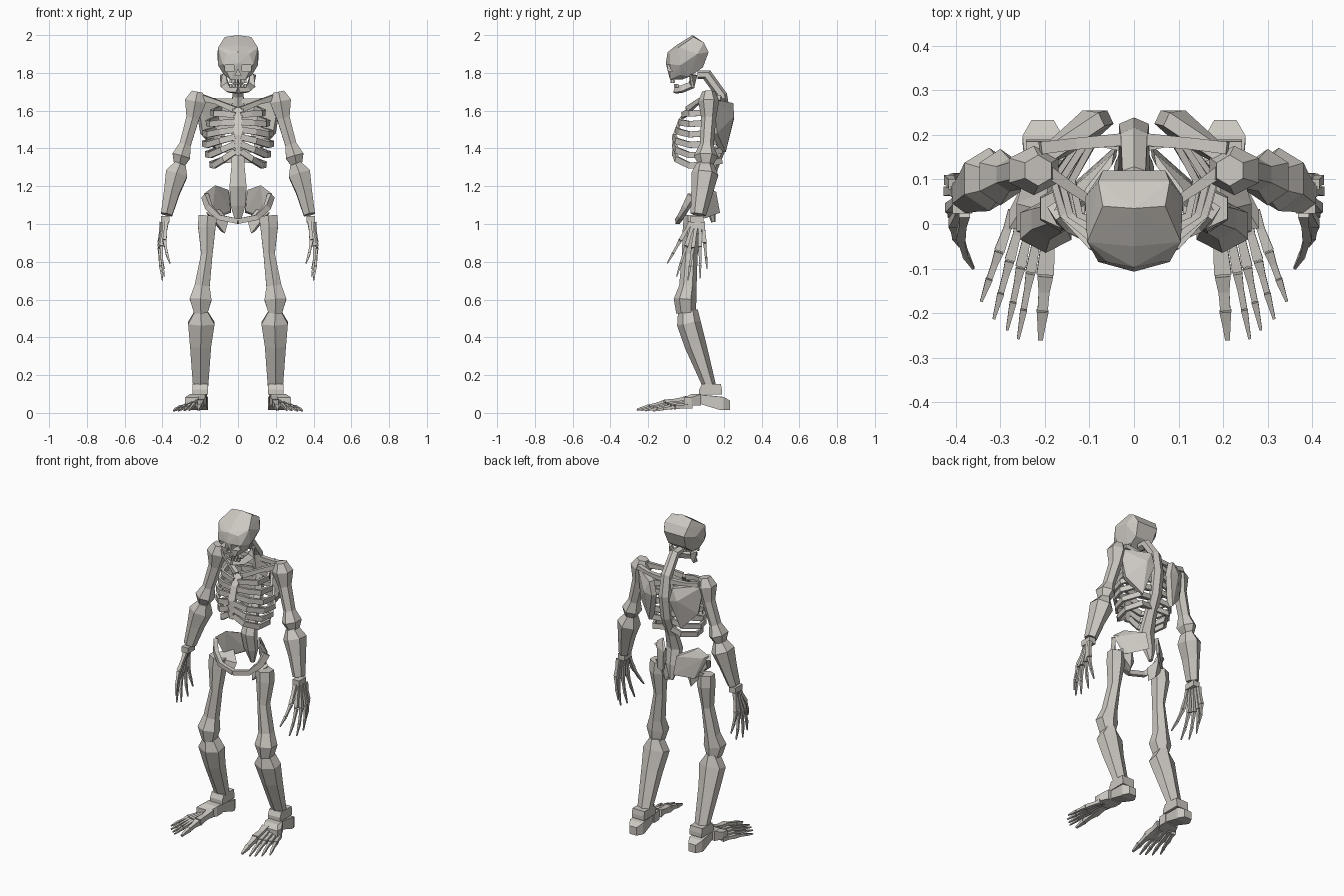
import bpy, bmesh, math
from mathutils import Vector

cube = bpy.data.objects.get("Cube")
if cube:
    bpy.data.objects.remove(cube)

ivory = bpy.data.materials.new("bone_ivory")
ivory.use_nodes = True
colour = (0.6, 0.57, 0.53, 1)
ivory.diffuse_color = colour
ivory.node_tree.nodes["Principled BSDF"].inputs["Base Color"].default_value = colour

RIGHT_WAYS = {"left_": 1, "right_": -1}
X, Y, Z = Vector((1, 0, 0)), Vector((0, 1, 0)), Vector((0, 0, 1))


def finish(name, bm):
    """Turn a bmesh into a flat shaded bone object."""
    bmesh.ops.recalc_face_normals(bm, faces=bm.faces)
    mesh = bpy.data.meshes.new(name)
    bm.to_mesh(mesh)
    bm.free()
    mesh.materials.append(ivory)
    obj = bpy.data.objects.new(name, mesh)
    bpy.context.collection.objects.link(obj)
    return obj


def loft(name, path, sides=6, hint=X):
    """Loft rings along rows of x, y, z, half width along hint, half depth."""
    bm = bmesh.new()
    points = [Vector(row[:3]) for row in path]
    rings = []
    for i, row in enumerate(path):
        ahead = points[min(i + 1, len(points) - 1)]
        behind = points[max(i - 1, 0)]
        along = (ahead - behind).normalized()
        across = (hint - along * hint.dot(along)).normalized()
        other = along.cross(across)
        ring = []
        for k in range(sides):
            a = math.tau * (k + 0.5) / sides
            grow = 1 / math.cos(math.pi / sides)
            offset = across * math.cos(a) * row[3] + other * math.sin(a) * row[4]
            ring.append(bm.verts.new(points[i] + offset * grow))
        rings.append(ring)
    for low, high in zip(rings, rings[1:]):
        for k in range(sides):
            m = (k + 1) % sides
            bm.faces.new((low[k], low[m], high[m], high[k]))
    bm.faces.new(rings[0])
    bm.faces.new(rings[-1])
    return finish(name, bm)


def hull(name, points):
    """Convex faceted block around a few corner points."""
    bm = bmesh.new()
    for p in points:
        bm.verts.new(p)
    result = bmesh.ops.convex_hull(bm, input=bm.verts)
    loose = [g for g in result["geom_interior"] if isinstance(g, bmesh.types.BMVert)]
    bmesh.ops.delete(bm, geom=loose, context="VERTS")
    return finish(name, bm)


def flip(rows, s):
    return [(row[0] * s, *row[1:]) for row in rows]


def pair(builder, name, rows, **options):
    for side, s in RIGHT_WAYS.items():
        builder(side + name, flip(rows, s), **options)


def digit(name, base, tip, thick, bend):
    """Three tapering bones from the base to the tip, arched by bend."""
    a, b = Vector(base), Vector(tip)
    knuckles = [a, a.lerp(b, 0.45) + bend, a.lerp(b, 0.75) + bend * 0.7, b]
    for k, (p, q) in enumerate(zip(knuckles, knuckles[1:])):
        r = thick * (1 - 0.2 * k)
        mid, end = p.lerp(q, 0.45), p.lerp(q, 0.97)
        rows = [(*p, r, r), (*mid, r * 0.7, r * 0.7), (*end, r * (0.9 - 0.25 * k), r * (0.9 - 0.25 * k))]
        pair(loft, f"{name}_bone_{k}", rows, sides=4)


# Skull with eye and nose openings
half = [(0, .035, 2), (.07, .04, 1.99), (.08, .095, 1.96), (.07, .12, 1.91),
        (.11, .06, 1.9), (.105, -.04, 1.935), (0, -.05, 1.947), (.06, -.085, 1.9),
        (0, -.097, 1.91), (.105, -.03, 1.84), (.08, -.085, 1.845), (0, -.107, 1.85),
        (.06, .09, 1.83), (.06, .02, 1.78), (.075, -.03, 1.79), (.04, -.085, 1.765),
        (.04, -.02, 1.765)]
skull = hull("skull", half + flip(half, -1))


def box(x, y, z, w, d, h):
    return [(x + i * w, y + j * d, z + k * h) for i in (-1, 1) for j in (-1, 1) for k in (-1, 1)]


openings = [box(s * .045, -.09, 1.825, .024, .05, .017) for s in (1, -1)]
openings.append([(0, -.13, 1.82), (0, -.06, 1.82), (.016, -.13, 1.785),
                 (-.016, -.13, 1.785), (.016, -.06, 1.785), (-.016, -.06, 1.785)])
for shape in openings:
    cutter = hull("skull_cutter", shape)
    cutter.hide_render = True
    bpy.context.view_layer.objects.active = skull
    cut = skull.modifiers.new("opening", "BOOLEAN")
    cut.object, cut.operation, cut.solver = cutter, "DIFFERENCE", "EXACT"
    bpy.ops.object.modifier_apply(modifier=cut.name)
    bpy.data.objects.remove(cutter)

# Jaw and teeth
pair(loft, "jaw", [(.08, .04, 1.79, .018, .008), (.07, .03, 1.735, .022, .009),
                   (.05, -.02, 1.715, .018, .009), (0, -.055, 1.71, .018, .01)],
     sides=4, hint=Vector((0, .5, 1)))
for k in range(3):
    x, y = .008 + .015 * k, -.076 + .006 * k
    pair(hull, f"upper_tooth_{k}", box(x, y, 1.76, .006, .006, .013))
    pair(hull, f"lower_tooth_{k}", box(x, y + .018, 1.732, .006, .006, .01))

# Spine
loft("spine", [(0, .06, 1.79, .025, .02), (0, .11, 1.79, .026, .025),
               (0, .19, 1.68, .03, .025), (0, .21, 1.56, .034, .025),
               (0, .19, 1.42, .034, .025), (0, .14, 1.3, .035, .026),
               (0, .11, 1.2, .045, .03), (0, .13, 1.1, .04, .025),
               (0, .145, 1.01, .012, .01)])

# Breastbone and ribs
loft("breastbone", [(0, .015, 1.61, .03, .01), (0, -.03, 1.55, .02, .01),
                    (0, -.06, 1.47, .026, .01), (0, -.065, 1.36, .012, .008)], sides=4)
for i in range(6):
    wide = .185 - .011 * abs(i - 2.6) ** 1.5
    z, end = 1.59 - .055 * i, 1.575 - .038 * i
    front = -.065 + .016 * max(0, 3 - i)
    rows = [(.02, .19 - .01 * max(0, i - 3), z + .03), (wide * .65, .185, z + .02),
            (wide, .1, z), (wide * .88, .02, z - .006),
            (wide * .52, front + .015, z * .6 + end * .4), (.015, front, end)]
    shape = [(*p, .016, .008) for p in rows]
    pair(loft, f"rib_{i}", shape, sides=4, hint=Z)

# Shoulder girdle
pair(loft, "collarbone", [(.21, .13, 1.675, .018, .014), (.11, .06, 1.645, .012, .01),
                          (.015, .01, 1.605, .016, .012)], sides=4, hint=Z)
pair(loft, "shoulder_bar", [(.21, .17, 1.67, .014, .014), (.13, .18, 1.655, .011, .013),
                            (.02, .19, 1.65, .014, .014)], sides=4, hint=Z)
blade = [(.23, .15, 1.66), (.08, .25, 1.64), (.06, .255, 1.56), (.11, .21, 1.38), (.2, .165, 1.48)]
thickness = [(x - .014, y - .03, z) for x, y, z in blade]
pair(hull, "shoulder_blade", blade + thickness + [(.115, .255, 1.57)])

# Arms
pair(loft, "upper_arm", [(.215, .12, 1.7, .03, .03), (.225, .12, 1.65, .056, .048),
                         (.24, .12, 1.56, .034, .034), (.28, .11, 1.42, .03, .032),
                         (.3, .105, 1.36, .048, .055), (.31, .105, 1.315, .03, .035)])
pair(loft, "forearm", [(.305, .1, 1.32, .03, .04), (.325, .1, 1.265, .058, .062),
                       (.35, .085, 1.17, .042, .05), (.378, .065, 1.05, .03, .036)])

# Hands
pair(hull, "wrist", box(.385, .058, 1.025, .022, .035, .018))
finger_tips = {"thumb": (.36, -.1, .79), "index": (.39, -.05, .72), "middle": (.4, .01, .7),
               "ring": (.4, .075, .71), "little": (.39, .112, .76)}
for k, (name, tip) in enumerate(finger_tips.items()):
    base = (.38 + .006 * k, .025 + .016 * k, 1.01)
    digit(name + "_finger", base, tip, .012, Vector((.018, 0, 0)))

# Pelvis
wing = [(.18, .03, 1.16), (.12, .05, 1.205), (.05, .13, 1.18), (.04, .15, 1.07), (.14, .07, 1.04)]
pair(hull, "hip_wing", wing + [(x * .9, y + .03, z - .01) for x, y, z in wing])
pair(hull, "sit_bone", [(.17, .06, 1.06), (.1, .1, 1.08), (.05, .06, 1.02), (.07, .04, .95),
                        (.09, .08, .96), (.14, .02, 1.04)])
pair(loft, "pelvic_arch", [(.175, .03, 1.15, .02, .012), (.155, 0, 1.09, .018, .012),
                           (.1, -.03, 1.035, .014, .012), (0, -.045, 1.015, .014, .012)],
     sides=4, hint=Z)

# Legs
pair(loft, "thigh", [(.16, .035, 1.045, .05, .04), (.165, .035, .98, .046, .045),
                     (.165, .02, .84, .03, .036), (.19, .01, .67, .04, .04),
                     (.198, -.005, .6, .058, .052), (.197, 0, .53, .036, .045)])
pair(loft, "shin", [(.196, .01, .545, .03, .045), (.194, .015, .475, .07, .055),
                    (.198, .05, .36, .056, .05), (.198, .125, .14, .04, .03)])

# Feet
pair(hull, "ankle", [p for y, z, d in ((.135, .14, .05), (.13, .11, .06)) for p in box(.2, y, z, .042, d, .013)])
pair(hull, "heel", [p for y, z, w, h in ((.09, .07, .035, .025), (.19, .05, .045, .035), (.225, .04, .025, .025))
                    for p in box(.205, y, z, w, .008, h)])
pair(hull, "midfoot", box(.21, .055, .07, .045, .025, .03) + box(.235, .01, .06, .045, .02, .022))
toe_tips = [(.21, -.262, .016), (.26, -.26, .013), (.285, -.24, .012), (.315, -.215, .011), (.343, -.175, .01)]
for k, tip in enumerate(toe_tips):
    base = (.19 + .02 * k, .005 + .006 * k, .068 - .008 * k)
    digit(f"toe_{k}", base, tip, .022 if k == 0 else .013, Vector((0, 0, .006)))
